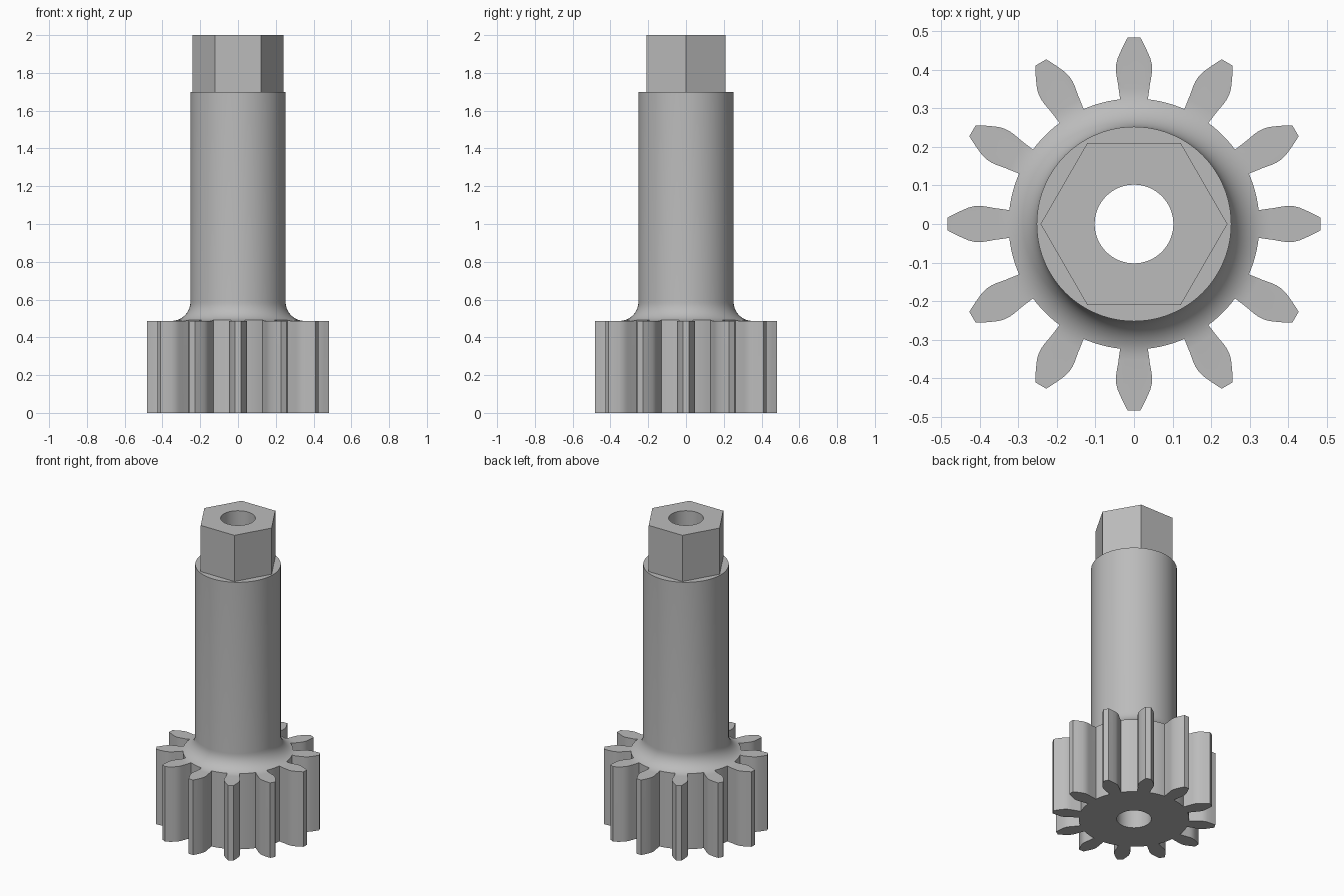
import bpy
import bmesh
from math import cos, sin, pi, radians

if "Cube" in bpy.data.objects:
    bpy.data.objects.remove(bpy.data.objects["Cube"], do_unlink=True)

steel = bpy.data.materials.new("grey steel")
steel.use_nodes = True
grey = (0.5, 0.5, 0.5, 1)
steel.diffuse_color = grey
steel.node_tree.nodes["Principled BSDF"].inputs["Base Color"].default_value = grey


def circle(radius, sides):
    return [(radius * cos(2 * pi * i / sides), radius * sin(2 * pi * i / sides))
            for i in range(sides)]


def loft(name, layers):
    """Closed solid skinned through (outline, height) layers."""
    bm = bmesh.new()
    rings = [[bm.verts.new((x, y, z)) for x, y in outline] for outline, z in layers]
    count = len(rings[0])
    for low, high in zip(rings, rings[1:]):
        for i in range(count):
            j = (i + 1) % count
            bm.faces.new((low[i], low[j], high[j], high[i]))
    bm.faces.new(rings[0][::-1])
    bm.faces.new(rings[-1])
    mesh = bpy.data.meshes.new(name)
    bm.to_mesh(mesh)
    bm.free()
    mesh.materials.append(steel)
    obj = bpy.data.objects.new(name, mesh)
    bpy.context.collection.objects.link(obj)
    return obj


def gear_outline(teeth, root):
    """Tooth flanks curve out from the root, then taper to a flat tip."""
    flank = [(0.323, 0.036), (0.36, 0.041), (0.385, 0.0455), (0.4, 0.047),
             (0.415, 0.046), (0.43, 0.042), (0.455, 0.031), (0.483, 0.0165)]
    tooth = [(r, -w) for r, w in flank] + flank[::-1]
    pitch = 2 * pi / teeth
    outline = []
    for t in range(teeth):
        a = t * pitch
        outline += [(x * cos(a) - y * sin(a), x * sin(a) + y * cos(a)) for x, y in tooth]
        # Valley arc up to the next tooth
        for k in range(1, 6):
            v = a + pitch * (0.21 + 0.58 * k / 6)
            outline.append((root * cos(v), root * sin(v)))
    return outline


def boolean(obj, cutter, operation):
    cutter.hide_render = True
    mod = obj.modifiers.new(operation.lower(), 'BOOLEAN')
    mod.operation = operation
    mod.solver = 'EXACT'
    mod.object = cutter
    bpy.context.view_layer.objects.active = obj
    bpy.ops.object.modifier_apply(modifier=mod.name)
    bpy.data.objects.remove(cutter, do_unlink=True)


# Round blank: gear disc, fillet and shaft
SHAFT, GEAR_TOP, FILLET, SHOULDER = 0.252, 0.487, 0.1, 1.7
profile = [(0.6, 0), (0.6, GEAR_TOP)]
for step in range(11):
    a = radians(9 * step)
    profile.append((SHAFT + FILLET * (1 - sin(a)), GEAR_TOP + FILLET * (1 - cos(a))))
profile.append((SHAFT, SHOULDER))
shaft = loft("pinion_shaft", [(circle(r, 96), z) for r, z in profile])

# Teeth trimmed out of the blank
teeth = gear_outline(12, 0.325)
boolean(shaft, loft("tooth_trim", [(teeth, -1), (teeth, 3)]), 'INTERSECT')

# Hexagonal drive end
hexagon = circle(0.242, 6)
boolean(shaft, loft("hex_drive", [(hexagon, SHOULDER - 0.1), (hexagon, 2)]), 'UNION')

# Bore through the whole length
hole = circle(0.102, 64)
boolean(shaft, loft("bore", [(hole, -1), (hole, 3)]), 'DIFFERENCE')

bpy.ops.object.select_all(action='DESELECT')
shaft.select_set(True)
bpy.context.view_layer.objects.active = shaft
bpy.ops.object.shade_smooth_by_angle(angle=radians(28))
